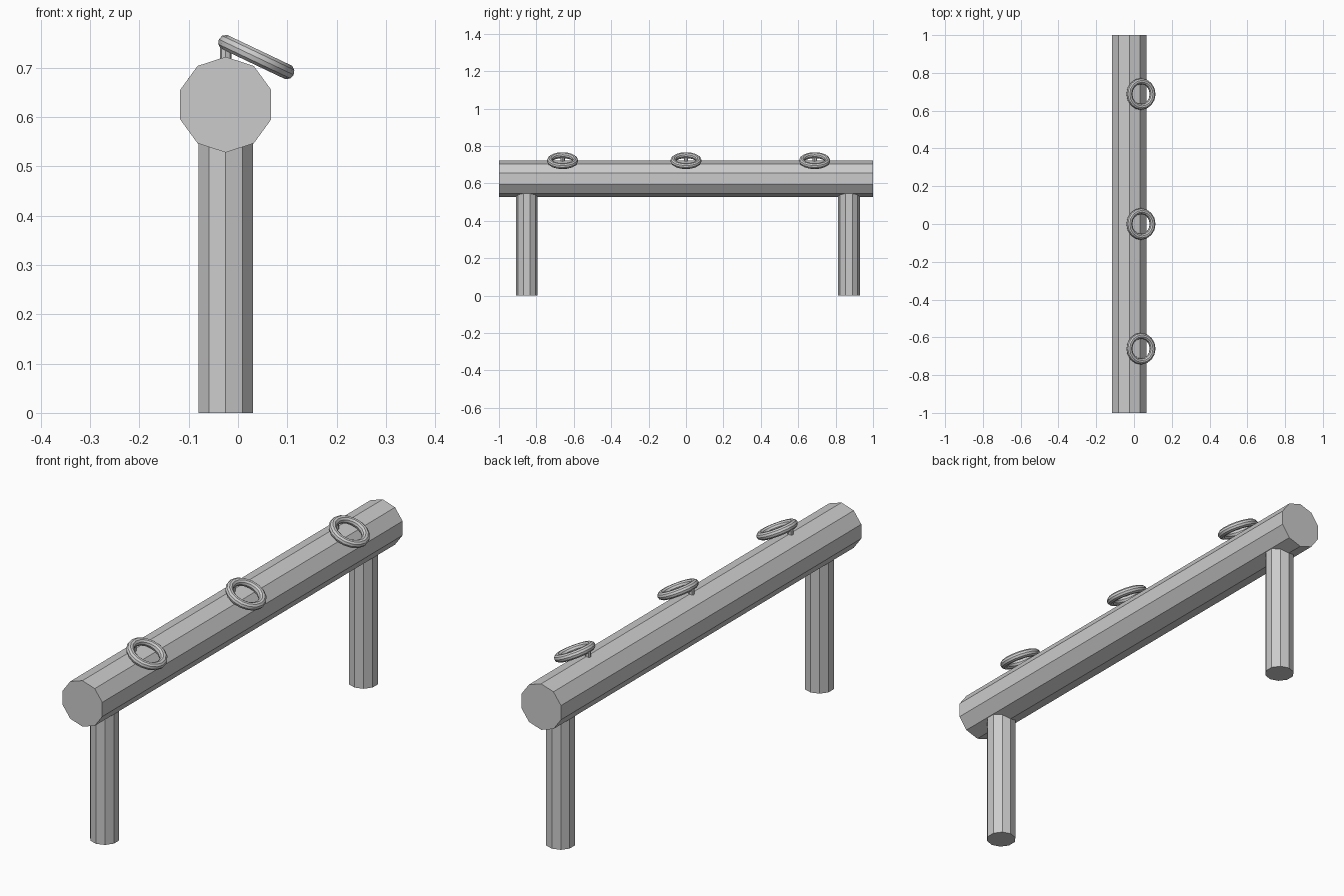
import bpy
import math
from mathutils import Vector

cube = bpy.data.objects.get("Cube")
if cube:
    bpy.data.objects.remove(cube, do_unlink=True)

# Single flat grey
grey = bpy.data.materials.new("plain_grey")
grey.use_nodes = True
colour = (0.6, 0.6, 0.6, 1)
grey.diffuse_color = colour
grey.node_tree.nodes["Principled BSDF"].inputs["Base Color"].default_value = colour

AXIS_X = -0.025
BEAM_Z = 0.625


def finish(name):
    obj = bpy.context.object
    obj.name = name
    obj.data.materials.append(grey)
    return obj


def post(name, sides, radius, y, bottom, top):
    """Upright prism between two heights."""
    bpy.ops.mesh.primitive_cylinder_add(
        vertices=sides, radius=radius, depth=top - bottom,
        location=(AXIS_X, y, (top + bottom) / 2))
    return finish(name)


# Long ten-sided beam, with a corner at the top
bpy.ops.mesh.primitive_cylinder_add(
    vertices=10, radius=0.097, depth=2,
    location=(AXIS_X, 0, BEAM_Z), rotation=(math.pi / 2, 0, 0))
finish("beam")

# Ten-sided legs reaching into the beam
for name, y in (("front_leg", -0.852), ("back_leg", 0.871)):
    post(name, 10, 0.058, y, 0, BEAM_Z - 0.03)

# Tilted tether rings, each hung on a short peg
for name, y in (("front", -0.66), ("middle", 0), ("back", 0.688)):
    post(name + "_peg", 8, 0.012, y, 0.69, 0.75)
    bpy.ops.mesh.primitive_torus_add(
        major_radius=0.068, minor_radius=0.016,
        major_segments=16, minor_segments=10,
        location=(0.037, y, 0.7215), rotation=(0, math.radians(25.4), 0))
    finish(name + "_ring")
    bpy.ops.object.shade_smooth_by_angle(angle=math.radians(30))
